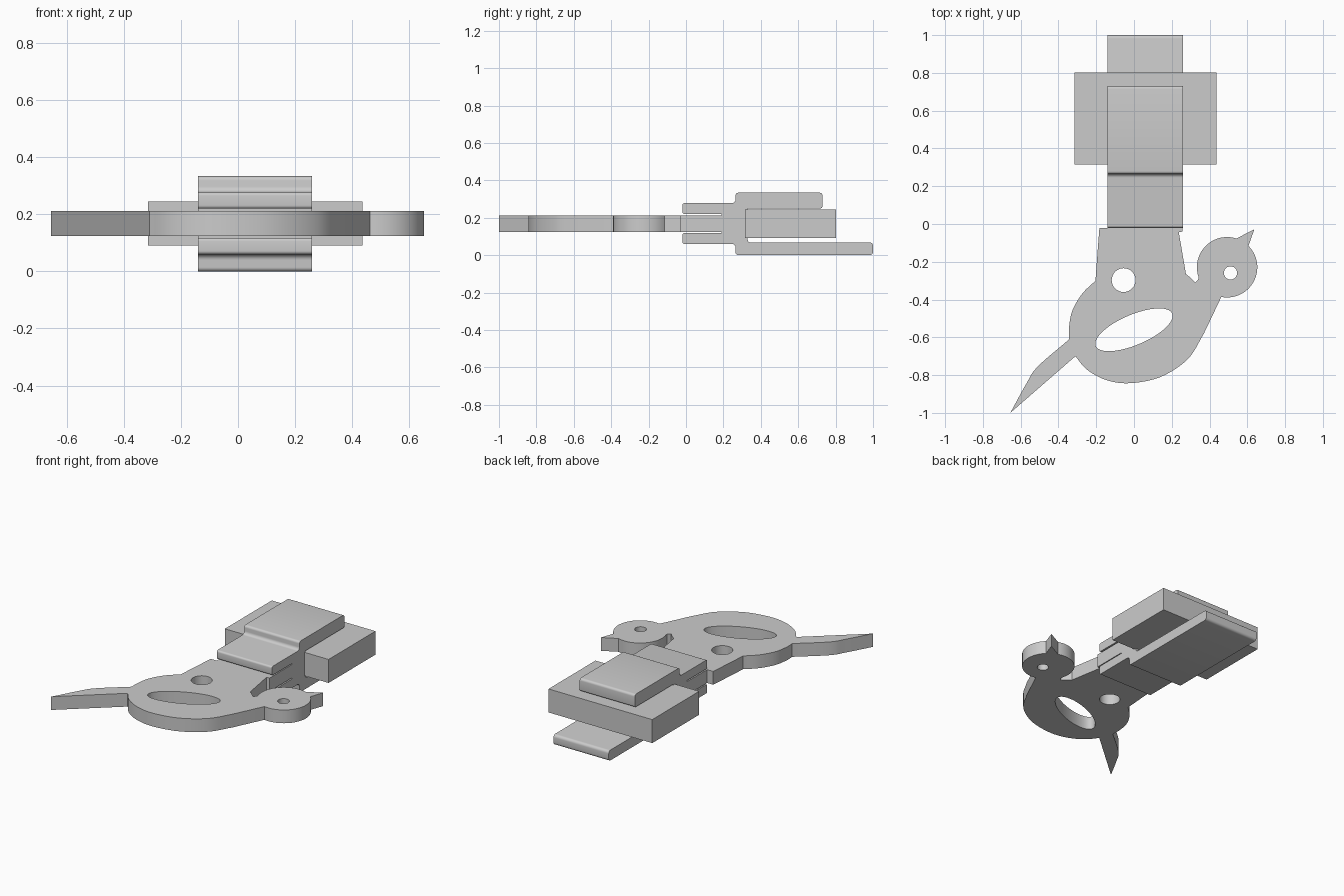
import bpy, bmesh
from math import sin, cos, radians, pi
from mathutils import Vector, Matrix

if "Cube" in bpy.data.objects:
    bpy.data.objects.remove(bpy.data.objects["Cube"])


def prism(name, loops, depth, matrix):
    """Filled 2D outline (extra loops are holes), extruded by depth about its plane."""
    cu = bpy.data.curves.new(name, 'CURVE')
    cu.dimensions = '2D'
    cu.fill_mode = 'BOTH'
    cu.extrude = depth / 2
    for pts in loops:
        sp = cu.splines.new('POLY')
        sp.points.add(len(pts) - 1)
        for p, co in zip(sp.points, pts):
            p.co = (co[0], co[1], 0, 1)
        sp.use_cyclic_u = True
    ob = bpy.data.objects.new(name, cu)
    bpy.context.collection.objects.link(ob)
    bpy.ops.object.select_all(action='DESELECT')
    ob.select_set(True)
    bpy.context.view_layer.objects.active = ob
    bpy.ops.object.convert(target='MESH')
    ob = bpy.context.object
    bm = bmesh.new()
    bm.from_mesh(ob.data)
    bmesh.ops.remove_doubles(bm, verts=bm.verts, dist=1e-5)
    bmesh.ops.transform(bm, matrix=matrix, verts=bm.verts)
    bmesh.ops.recalc_face_normals(bm, faces=bm.faces)
    bm.to_mesh(ob.data)
    bm.free()
    bpy.ops.object.shade_smooth_by_angle(angle=radians(30))
    return ob


def ellipse(cx, cy, a, b, tilt=0, start=0, end=360, n=48):
    """Points on a tilted ellipse; open arcs include both ends."""
    full = end - start == 360
    t = radians(tilt)
    out = []
    for i in range(n if full else n + 1):
        k = radians(start + (end - start) * i / n)
        x, y = a * cos(k), b * sin(k)
        out.append((cx + x * cos(t) - y * sin(t), cy + x * sin(t) + y * cos(t)))
    return out


def smooth(pts, n=6):
    """Catmull-Rom curve through the points."""
    v = [Vector(p) for p in pts]
    v = [2 * v[0] - v[1]] + v + [2 * v[-1] - v[-2]]
    out = []
    for a, b, c, d in zip(v, v[1:], v[2:], v[3:]):
        for i in range(n):
            t = i / n
            out.append(0.5 * (2 * b + (c - a) * t + (2 * a - 5 * b + 4 * c - d) * t**2
                              + (3 * b - a - 3 * c + d) * t**3))
    return out + [v[-2]]


def fillet(corners, n=5):
    """Round each right-angled corner (x, y, radius) of a closed outline."""
    out = []
    for i, (x, y, r) in enumerate(corners):
        p = Vector((x, y))
        if r == 0:
            out.append(p)
            continue
        u = (Vector(corners[i - 1][:2]) - p).normalized() * r
        w = (Vector(corners[(i + 1) % len(corners)][:2]) - p).normalized() * r
        for k in range(n + 1):
            t = pi / 2 * k / n
            out.append(p + u * (1 - sin(t)) + w * (1 - cos(t)))
    return out


# Bird-shaped plate: left flank, tail, belly, head with beak, neck, tongue in the jaws
outline = [(-0.14, -0.02), (-0.183, -0.02), (-0.193, -0.15)]
outline += [(-0.204, -0.30)]
outline += smooth([(-0.206, -0.302), (-0.275, -0.37), (-0.327, -0.46), (-0.344, -0.55), (-0.343, -0.61)])
outline += smooth([(-0.345, -0.612), (-0.51, -0.755), (-0.57, -0.845), (-0.655, -1.0)])
outline += smooth([(-0.31, -0.70), (-0.25, -0.77), (-0.15, -0.825), (-0.025, -0.843), (0.14, -0.81),
                   (0.285, -0.715), (0.37, -0.58)])
outline += ellipse(0.493, -0.229, 0.16, 0.16, 0, -101, 45, 28)
outline += [(0.637, -0.028)]
outline += ellipse(0.493, -0.229, 0.16, 0.16, 0, 72, 200, 24)
outline += [(0.342, -0.29), (0.325, -0.31), (0.30, -0.285), (0.275, -0.265), (0.237, -0.043),
            (0.258, -0.04), (0.258, 0.19), (-0.138, 0.19)]
holes = [ellipse(0, -0.56, 0.22, 0.08, 23),
         ellipse(-0.055, -0.297, 0.063, 0.063, n=32),
         ellipse(0.511, -0.259, 0.035, 0.035, n=24)]
prism("bird_plate", [outline] + holes, 0.087, Matrix.Translation((0, 0, 0.168)))

# Clip: side profile (y, z, corner radius) extruded along x
profile = [(-0.02, 0.06, .012), (0.265, 0.06, .02), (0.265, 0, .015), (1, 0, .018), (1, 0.068, .018),
           (0.33, 0.068, .015), (0.33, 0.25, 0), (0.73, 0.25, .012), (0.73, 0.334, .015),
           (0.265, 0.334, .015), (0.265, 0.278, .02), (-0.02, 0.278, .012), (-0.02, 0.22, .012),
           (0.19, 0.22, 0), (0.19, 0.118, 0), (-0.02, 0.118, .012)]
yz_to_world = Matrix(((0, 0, 1, 0.06), (1, 0, 0, 0), (0, 1, 0, 0), (0, 0, 0, 1)))
prism("clip", [fillet(profile)], 0.4, yz_to_world)

# Block held between the clip legs
bpy.ops.mesh.primitive_cube_add(size=1, location=(0.06, 0.558, 0.168))
block = bpy.context.object
block.name = "block"
block.scale = (0.752, 0.486, 0.154)
